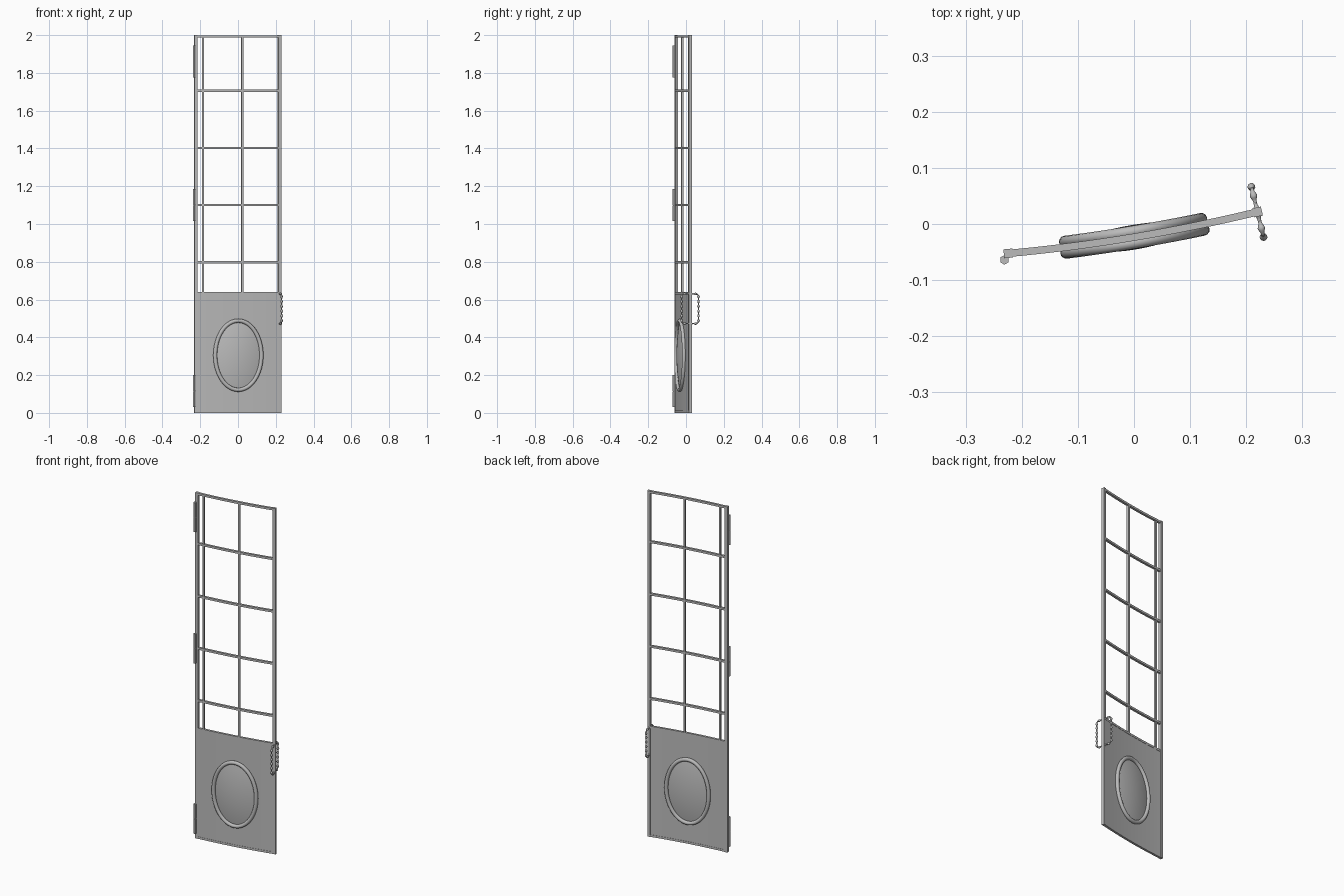
import bpy, bmesh, math
from mathutils import Matrix, Vector

if "Cube" in bpy.data.objects:
    bpy.data.objects.remove(bpy.data.objects["Cube"])

metal = bpy.data.materials.new("grey metal")
GREY = (0.5, 0.5, 0.5, 1)
metal.diffuse_color = GREY
metal.use_nodes = True
metal.node_tree.nodes["Principled BSDF"].inputs["Base Color"].default_value = GREY


def sweep(x):
    """Depth of the door's curved centre line."""
    return -0.0235 + 0.167 * x + 0.17 * x * x


def normal(x):
    return Vector((-(0.167 + 0.34 * x), 1, 0)).normalized()


def finish(name, bm, smooth=True):
    bmesh.ops.recalc_face_normals(bm, faces=bm.faces)
    mesh = bpy.data.meshes.new(name)
    bm.to_mesh(mesh)
    bm.free()
    ob = bpy.data.objects.new(name, mesh)
    bpy.context.collection.objects.link(ob)
    mesh.materials.append(metal)
    if smooth:
        bpy.ops.object.select_all(action="DESELECT")
        bpy.context.view_layer.objects.active = ob
        ob.select_set(True)
        bpy.ops.object.shade_smooth_by_angle(angle=math.radians(35))
    return ob


def bend(bm):
    """Wrap flat geometry (y = offset) on to the curved door."""
    for v in bm.verts:
        x, off = v.co.x, v.co.y
        v.co = Vector((x, sweep(x), v.co.z)) + normal(x) * off


def curved_slab(name, x0, x1, z0, z1, depth, steps=16):
    bm = bmesh.new()
    rings = []
    for i in range(steps + 1):
        x = x0 + (x1 - x0) * i / steps
        rings.append([bm.verts.new((x, s * depth / 2, z))
                      for s, z in ((-1, z0), (1, z0), (1, z1), (-1, z1))])
    for a, b in zip(rings, rings[1:]):
        for k in range(4):
            n = (k + 1) % 4
            bm.faces.new((a[k], a[n], b[n], b[k]))
    bm.faces.new(rings[0])
    bm.faces.new(rings[-1])
    bend(bm)
    finish(name, bm)


def upright(name, x, width, z0, z1):
    bm = bmesh.new()
    turn = math.atan(0.167 + 0.34 * x)
    place = Matrix.Translation((x, sweep(x), (z0 + z1) / 2)) @ Matrix.Rotation(turn, 4, "Z")
    size = Matrix.Diagonal((width, width, z1 - z0, 1))
    bmesh.ops.create_cube(bm, size=1, matrix=place @ size)
    finish(name, bm, False)


# Frame posts, glazing bars and lower panel
LEFT, RIGHT = -0.224, 0.22
upright("hinge_post", LEFT, 0.016, 0, 2)
upright("latch_post", RIGHT, 0.016, 0, 2)
upright("side_glazing_bar", -0.185, 0.011, 0.64, 1.99)
upright("middle_glazing_bar", 0.022, 0.011, 0.64, 1.99)
for i, z in enumerate((0.798, 1.1, 1.402, 1.705, 1.993)):
    curved_slab(f"cross_bar_{i + 1}", LEFT, RIGHT, z - 0.006, z + 0.006, 0.013)
curved_slab("lower_panel", LEFT, RIGHT, 0.004, 0.636, 0.01)
curved_slab("panel_top_rail", LEFT, RIGHT, 0.628, 0.64, 0.013)
curved_slab("panel_bottom_rail", LEFT, RIGHT, 0, 0.012, 0.013)

# Oval moulding and domed centre on both faces
OVAL_Z, RX, RZ = 0.305, 0.122, 0.183


def oval_ring(name, side, segs=64, tube=12, r=0.0105):
    bm = bmesh.new()
    rows = []
    for i in range(segs):
        a = math.tau * i / segs
        row = []
        for j in range(tube):
            t = math.tau * j / tube
            out = r * math.cos(t)
            row.append(bm.verts.new(((RX + out) * math.cos(a), side * 0.01 + r * math.sin(t),
                                     OVAL_Z + (RZ + out) * math.sin(a))))
        rows.append(row)
    for i in range(segs):
        a, b = rows[i], rows[(i + 1) % segs]
        for j in range(tube):
            n = (j + 1) % tube
            bm.faces.new((a[j], b[j], b[n], a[n]))
    bend(bm)
    finish(name, bm)


def oval_dome(name, side, segs=64, rings=8):
    bm = bmesh.new()
    tip = bm.verts.new((0, side * 0.022, OVAL_Z))
    last = None
    for k in range(1, rings + 1):
        f = k / rings
        off = side * (0.005 + 0.017 * (1 - f * f))
        row = [bm.verts.new((RX * f * math.cos(math.tau * i / segs), off,
                             OVAL_Z + RZ * f * math.sin(math.tau * i / segs)))
               for i in range(segs)]
        for i in range(segs):
            n = (i + 1) % segs
            if last:
                bm.faces.new((last[i], row[i], row[n], last[n]))
            else:
                bm.faces.new((tip, row[i], row[n]))
        last = row
    bend(bm)
    ob = finish(name, bm)
    # Orient the open dome outwards
    if ob.data.polygons[0].normal.y * side < 0:
        ob.data.flip_normals()


for word, side in (("front", -1), ("back", 1)):
    oval_ring(f"{word}_oval_moulding", side)
    oval_dome(f"{word}_oval_dome", side)


# Hinges: two hexagonal knuckles on a pin
def prism(bm, x, y, z, radius, height):
    bmesh.ops.create_cone(bm, cap_ends=True, segments=6, radius1=radius, radius2=radius,
                          depth=height, matrix=Matrix.Translation((x, y, z)))


for word, z in (("lower", 0.115), ("middle", 1.1), ("upper", 1.86)):
    bm = bmesh.new()
    for s in (-1, 1):
        prism(bm, -0.231, -0.064, z + s * 0.043, 0.0085, 0.084)
    prism(bm, -0.231, -0.064, z, 0.005, 0.16)
    finish(f"{word}_hinge", bm, False)


# Pull handles: beaded bars swept along a rounded loop
def handle(name, side, segs=10, steps=72):
    reach, low, high, corner = 0.046, 0.473, 0.63, 0.014
    path = [(0.004, high), (reach - corner, high)]
    for cz, start in ((high - corner, 90), (low + corner, 0)):
        for k in range(0, 91, 15):
            a = math.radians(start - k)
            path.append((reach - corner + corner * math.cos(a), cz + corner * math.sin(a)))
    path.append((0.004, low))
    pts = [Vector((d, 0, z)) for d, z in path]
    total = sum((b - a).length for a, b in zip(pts, pts[1:]))

    def at(dist):
        for a, b in zip(pts, pts[1:]):
            span = (b - a).length
            if dist <= span:
                return a.lerp(b, dist / span), (b - a).normalized()
            dist -= span
        return pts[-1], (pts[-1] - pts[-2]).normalized()

    out = normal(RIGHT) * side
    across = Vector((-out.y, out.x, 0))
    base = Vector((RIGHT, sweep(RIGHT), 0))
    bm = bmesh.new()
    rows = []
    for i in range(steps + 1):
        p, t = at(total * i / steps)
        n = Vector((-t.z, 0, t.x))
        r = 0.0033 + 0.0037 * math.cos(math.pi * 9 * i / steps) ** 4
        row = []
        for k in range(segs):
            a = math.tau * k / segs
            q = p + n * r * math.cos(a)
            row.append(bm.verts.new(base + out * q.x + across * r * math.sin(a)
                                    + Vector((0, 0, q.z))))
        rows.append(row)
    for a, b in zip(rows, rows[1:]):
        for k in range(segs):
            m = (k + 1) % segs
            bm.faces.new((a[k], a[m], b[m], b[k]))
    bm.faces.new(rows[0])
    bm.faces.new(rows[-1])
    finish(name, bm)


handle("front_handle", -1)
handle("back_handle", 1)
